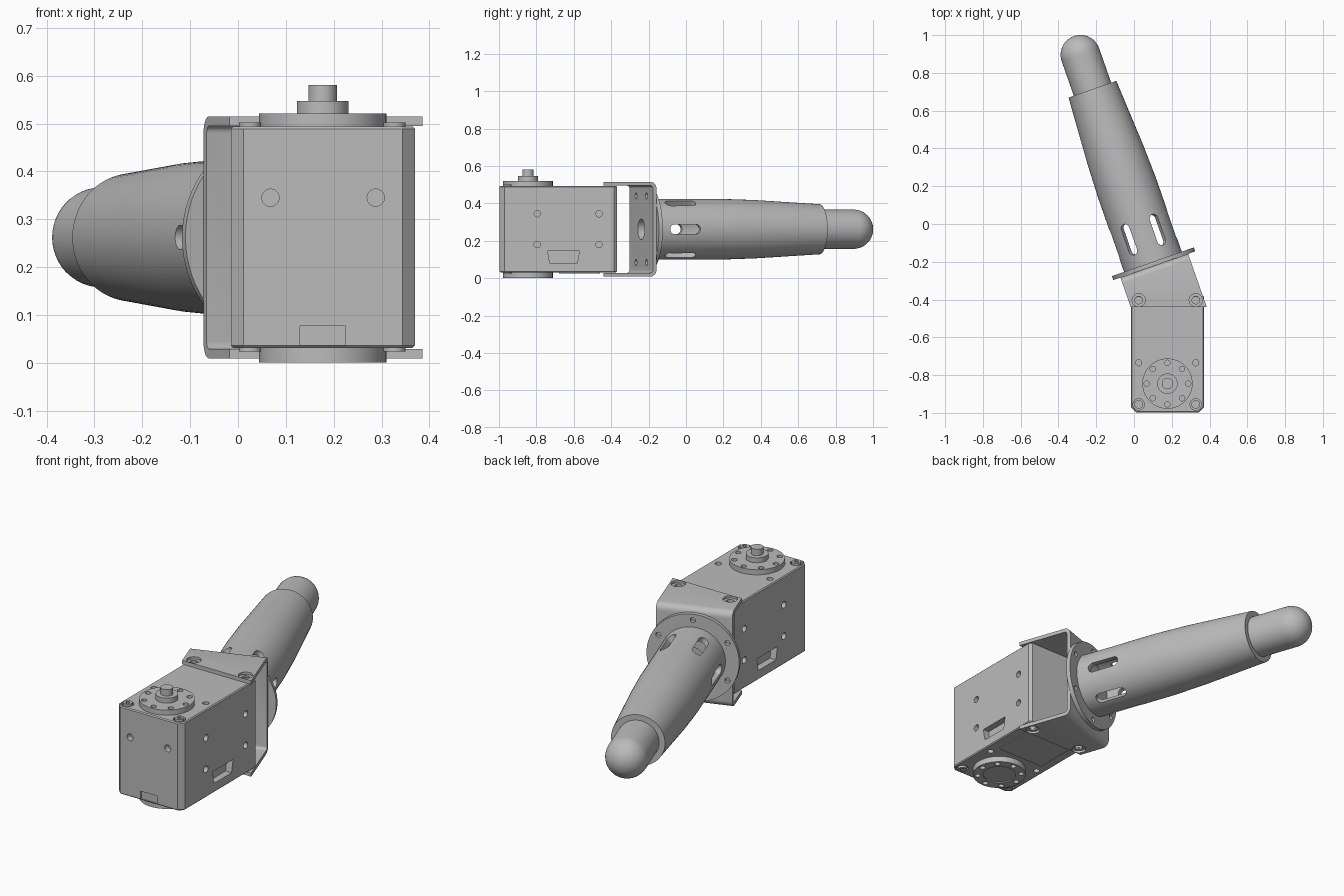
import bpy, bmesh
from math import radians, pi, sin, cos
from mathutils import Matrix, Vector

if "Cube" in bpy.data.objects:
    bpy.data.objects.remove(bpy.data.objects["Cube"])

grey = bpy.data.materials.new("satin_grey")
grey.use_nodes = True
grey.diffuse_color = (0.5, 0.5, 0.5, 1)
grey.node_tree.nodes["Principled BSDF"].inputs["Base Color"].default_value = (0.5, 0.5, 0.5, 1)

X, Y, Z = Vector((1, 0, 0)), Vector((0, 1, 0)), Vector((0, 0, 1))
# Arm frame: origin at the flange disk, +y along the arm
ARM = Matrix.Translation((0.1, -0.2, 0.262)) @ Matrix.Rotation(radians(19.3), 4, 'Z')
MID_X, HORN_Y = 0.177, -0.845


def cyl(bm, at, r, depth, axis=Z, seg=32):
    """Cylinder centred on a point."""
    m = Matrix.Translation(at) @ axis.to_track_quat('Z', 'Y').to_matrix().to_4x4()
    bmesh.ops.create_cone(bm, cap_ends=True, segments=seg, radius1=r, radius2=r,
                          depth=depth, matrix=m)


def box(bm, lo, hi):
    lo, hi = Vector(lo), Vector(hi)
    m = Matrix.Translation((lo + hi) / 2) @ Matrix.Diagonal((*(hi - lo), 1))
    return bmesh.ops.create_cube(bm, size=1, matrix=m)["verts"]


def lathe(bm, profile, closed, seg=48):
    """Spin (radius, distance) points around the y axis."""
    vs = [bm.verts.new((r, t, 0)) for r, t in profile]
    pairs = list(zip(vs, vs[1:])) + ([(vs[-1], vs[0])] if closed else [])
    es = [bm.edges.new(p) for p in pairs]
    bmesh.ops.spin(bm, geom=vs + es, cent=(0, 0, 0), axis=Y, angle=2 * pi, steps=seg)
    bmesh.ops.remove_doubles(bm, verts=bm.verts, dist=1e-5)


def finish(bm, name, matrix=None):
    if matrix:
        bm.transform(matrix)
    bmesh.ops.recalc_face_normals(bm, faces=bm.faces)
    me = bpy.data.meshes.new(name)
    bm.to_mesh(me)
    bm.free()
    me.materials.append(grey)
    ob = bpy.data.objects.new(name, me)
    bpy.context.collection.objects.link(ob)
    return ob


def activate(ob):
    bpy.ops.object.select_all(action='DESELECT')
    ob.select_set(True)
    bpy.context.view_layer.objects.active = ob


def cut(ob, bm, matrix=None):
    """Subtract the cutter mesh and remove it."""
    tool = finish(bm, "cutter", matrix)
    tool.hide_render = True
    mod = ob.modifiers.new("cut", 'BOOLEAN')
    mod.operation, mod.solver, mod.object = 'DIFFERENCE', 'EXACT', tool
    activate(ob)
    bpy.ops.object.modifier_apply(modifier=mod.name)
    bpy.data.objects.remove(tool)


def smooth(ob):
    activate(ob)
    bpy.ops.object.shade_smooth_by_angle(angle=radians(30))


# Servo body with chamfered upright corners
bm = bmesh.new()
x0, x1, y0, y1, z0, z1 = -0.015, 0.37, -0.997, -0.37, 0.031, 0.494
box(bm, (x0, y0, z0), (x1, y1, z1))
for front, width in ((True, 0.026), (False, 0.014)):
    es = [e for e in bm.edges if abs(e.verts[0].co.z - e.verts[1].co.z) > 0.1
          and (e.verts[0].co.y < -0.9) == front]
    bmesh.ops.bevel(bm, geom=es, offset=width, segments=1, affect='EDGES')
es = [e for e in bm.edges if abs(e.verts[0].co.z - e.verts[1].co.z) < 0.01]
bmesh.ops.bevel(bm, geom=es, offset=0.005, segments=1, affect='EDGES')
body = finish(bm, "servo_body")

# Screw holes, sockets and shallow front notch
c = bmesh.new()
for side in (x0, x1):
    for y, z in ((-0.795, 0.345), (-0.795, 0.18), (-0.465, 0.345), (-0.465, 0.18)):
        cyl(c, (side, y, z), 0.017, 0.06, X)
    inner = box(c, (side - 0.035, -0.74, 0.08), (side + 0.035, -0.57, 0.145))
    for v in inner:
        if v.co.z < 0.1:
            v.co.y += 0.012 if v.co.y < -0.65 else -0.012
for x in (0.068, 0.288):
    cyl(c, (x, y0, 0.345), 0.018, 0.06, Y)
box(c, (0.13, y0 - 0.02, 0.036), (0.225, y0 + 0.006, 0.077))
for z in (z0, z1):
    for x in (0.025, 0.327):
        cyl(c, (x, -0.955, z), 0.03, 0.024)
        cyl(c, (x, -0.735, z), 0.016, 0.05)
        cyl(c, (x, -0.405, z), 0.02, 0.05)
cut(body, c)
smooth(body)

# Corner screws with hex sockets
bm = bmesh.new()
c = bmesh.new()
for z in (z0, z1):
    for x in (0.025, 0.327):
        cyl(bm, (x, -0.955, z), 0.023, 0.016)
        cyl(c, (x, -0.955, z + (0.008 if z > 0.2 else -0.008)), 0.012, 0.012, seg=6)
screws = finish(bm, "corner_screws")
cut(screws, c)
smooth(screws)

# Underside cover
bm = bmesh.new()
box(bm, (0.04, -0.68, 0.026), (0.315, -0.46, 0.035))
finish(bm, "bottom_cover")


def horn(name, z, height, outer):
    bm, c = bmesh.new(), bmesh.new()
    cyl(bm, (MID_X, HORN_Y, z + height / 2), 0.133, height, seg=64)
    for i in range(8):
        a = i * pi / 4
        cyl(c, (MID_X + 0.11 * cos(a), HORN_Y + 0.11 * sin(a), outer), 0.014, 0.036, seg=20)
    if outer < 0.1:
        cyl(c, (MID_X, HORN_Y, outer), 0.082, 0.012, seg=48)
    ob = finish(bm, name)
    cut(ob, c)
    smooth(ob)


horn("top_horn", 0.49, 0.031, 0.521)
horn("bottom_horn", 0.0, 0.034, 0.0)

# Output boss and shaft
bm = bmesh.new()
cyl(bm, (MID_X, HORN_Y, 0.532), 0.054, 0.03, seg=40)
boss = finish(bm, "shaft_boss")
smooth(boss)
bm = bmesh.new()
cyl(bm, (MID_X, HORN_Y, 0.56), 0.03, 0.042)
smooth(finish(bm, "output_shaft"))

# Bent sheet bracket: U profile, extruded, then trimmed square to the servo
bm = bmesh.new()
back, wall, top, front = -0.022, 0.02, 0.253, -0.42
profile = [(front, top), (back, top), (back, -top), (front, -top),
           (front, wall - top), (back - wall, wall - top),
           (back - wall, top - wall), (front, top - wall)]
face = bm.faces.new([bm.verts.new((-0.19, t, z)) for t, z in profile])
new = bmesh.ops.extrude_face_region(bm, geom=[face])["geom"]
bmesh.ops.translate(bm, vec=(0.38, 0, 0), verts=[v for v in new if isinstance(v, bmesh.types.BMVert)])
for t, radius in ((back - wall, 0.014), (back, 0.034)):
    es = [e for e in bm.edges if abs(e.verts[0].co.x - e.verts[1].co.x) > 0.1
          and abs(e.verts[0].co.y - t) < 0.001]
    bmesh.ops.bevel(bm, geom=es, offset=radius, segments=5, affect='EDGES', profile=0.5)
bm.transform(ARM)
bmesh.ops.bisect_plane(bm, geom=bm.verts[:] + bm.edges[:] + bm.faces[:], plane_co=(0, -0.44, 0),
                       plane_no=(0, -1, 0), clear_outer=True)
bmesh.ops.holes_fill(bm, edges=[e for e in bm.edges if e.is_boundary])
bracket = finish(bm, "arm_bracket")
c = bmesh.new()
for z in (0.515, 0.009):
    for x in (0.025, 0.327):
        cyl(c, (x, -0.403, z), 0.035, 0.024)
cut(bracket, c)
c = bmesh.new()
for z in (0.515, 0.009):
    for x in (0.025, 0.327):
        cyl(c, (x, -0.403, z), 0.02, 0.08)
cut(bracket, c)
c = bmesh.new()
cyl(c, (0, back, 0), 0.055, 0.1, Y)
for x in (-0.085, 0.085):
    for z in (-0.178, 0.178):
        cyl(c, (x, back, z), 0.016, 0.1, Y, 20)
cut(bracket, c, ARM)
smooth(bracket)

# Round mounting disk
bm, c = bmesh.new(), bmesh.new()
cyl(bm, (0, -0.011, 0), 0.23, 0.022, Y, 72)
cyl(c, (0, 0, 0), 0.055, 0.1, Y)
for i in range(6):
    a = radians(60 * i)
    cyl(c, (0.198 * sin(a), 0, 0.198 * cos(a)), 0.013, 0.1, Y, 20)
disk = finish(bm, "mounting_disk", ARM)
cut(disk, c, ARM)
smooth(disk)

# Hollow tapered sleeve with six slots around its base
bm, c = bmesh.new(), bmesh.new()
lathe(bm, [(0.162, -0.002), (0.162, 0.42), (0.156, 0.6), (0.134, 0.968),
           (0.1045, 0.968), (0.1045, 0.5), (0.135, 0.42), (0.135, -0.002)], True, 64)
for i in range(6):
    slot = bmesh.new()
    cyl(slot, (0, 0, 0.16), 0.026, 0.12, seg=24)
    for v in slot.verts:
        v.co.y += 0.152 + (0.06 if v.co.y > 1e-5 else -0.06)
    slot.transform(Matrix.Rotation(radians(30 + 60 * i), 4, 'Y'))
    part = bpy.data.meshes.new("slot")
    slot.to_mesh(part)
    slot.free()
    c.from_mesh(part)
    bpy.data.meshes.remove(part)
sleeve = finish(bm, "arm_sleeve", ARM)
cut(sleeve, c, ARM)
smooth(sleeve)

# Round-ended rod inside the sleeve
bm = bmesh.new()
dome = [(0.105 * cos(a), 1.161 + 0.105 * sin(a)) for a in (i * pi / 24 for i in range(13))]
lathe(bm, [(0, 0.46), (0.105, 0.46)] + dome, False)
smooth(finish(bm, "domed_rod", ARM))
